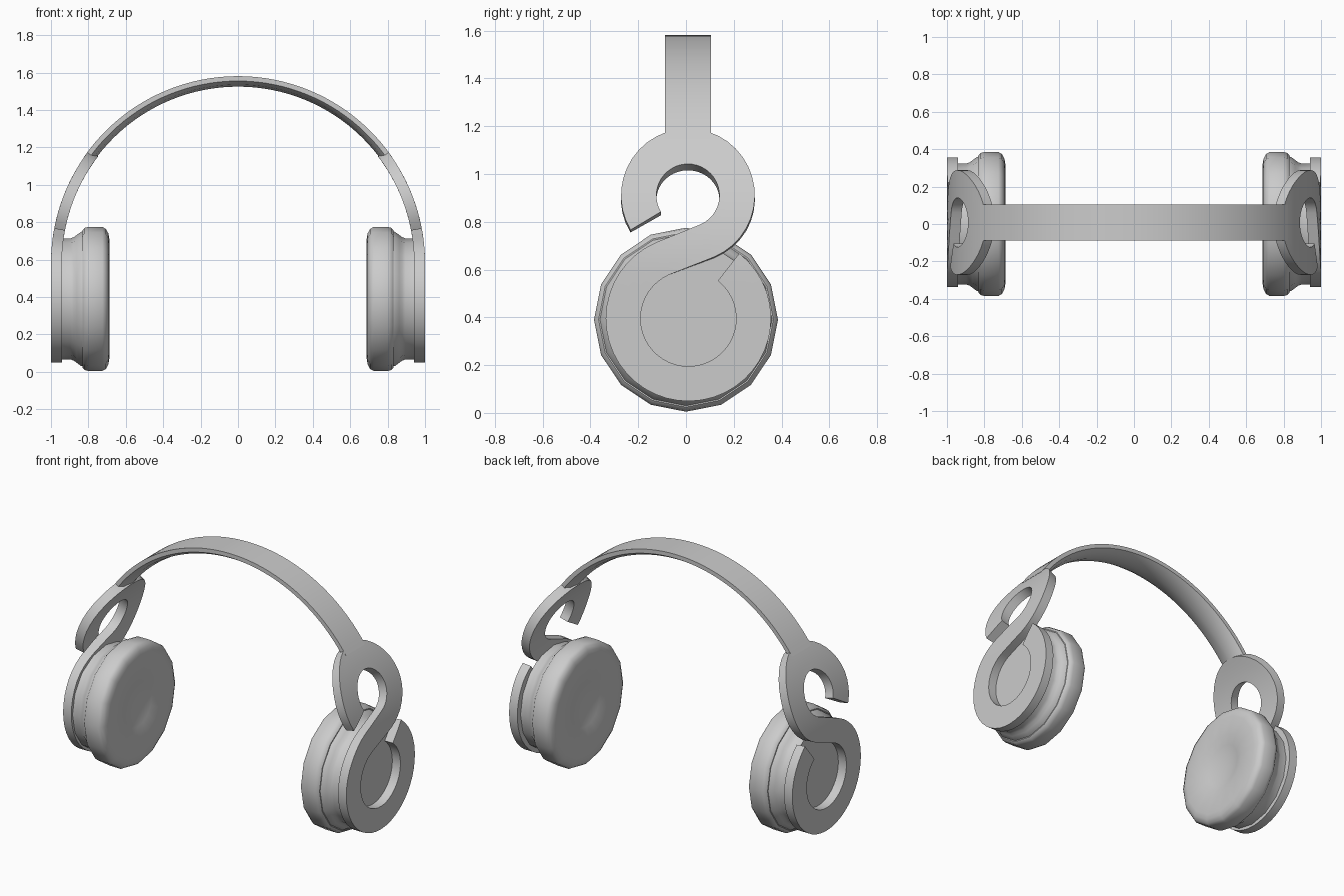
import bpy, bmesh
from math import sin, cos, asin, radians, pi

cube = bpy.data.objects.get("Cube")
if cube:
    bpy.data.objects.remove(cube, do_unlink=True)

grey = bpy.data.materials.new("plain grey")
grey.use_nodes = True
COLOUR = (0.6, 0.6, 0.6, 1)
grey.diffuse_color = COLOUR
grey.node_tree.nodes["Principled BSDF"].inputs["Base Color"].default_value = COLOUR

ARC_Z = 0.58      # height of the headband arc's centre, arc radius 1


def loft(name, sections, closed=False, ring=True, angle=35):
    """Skin a list of equal-length sections, cap the ends, mirror to both sides."""
    bm = bmesh.new()
    rows = [[bm.verts.new(p) for p in s] for s in sections]
    n = len(rows[0])
    for i in range(len(rows) if closed else len(rows) - 1):
        a, b = rows[i], rows[(i + 1) % len(rows)]
        for j in range(n if ring else n - 1):
            k = (j + 1) % n
            bm.faces.new((a[j], a[k], b[k], b[j]))
    if not closed:
        bm.faces.new(rows[0])
        bm.faces.new(rows[-1])
    bmesh.ops.remove_doubles(bm, verts=bm.verts, dist=0.0001)
    bmesh.ops.recalc_face_normals(bm, faces=bm.faces)
    mesh = bpy.data.meshes.new(name)
    bm.to_mesh(mesh)
    bm.free()
    obj = bpy.data.objects.new(name, mesh)
    bpy.context.collection.objects.link(obj)
    mesh.materials.append(grey)
    bpy.ops.object.select_all(action='DESELECT')
    bpy.context.view_layer.objects.active = obj
    obj.select_set(True)
    bpy.ops.object.shade_smooth_by_angle(angle=radians(angle))
    return obj


def mirror(obj):
    obj.modifiers.new("both sides", 'MIRROR')


def on_arc(y, z, r):
    """Wrap a flat side outline point around the headband arc."""
    if z < ARC_Z:
        return (r, y, z)
    t = asin(z - ARC_Z)
    return (r * cos(t), y, ARC_Z + r * sin(t))


# Headband: flat outside, gently rounded inside
BAND = [(-0.087, 1.001), (0.105, 1.001), (0.105, 0.975), (0.075, 0.956),
        (0.009, 0.945), (-0.057, 0.956), (-0.087, 0.975)]
start, steps = radians(34.6), 40
band = []
for i in range(steps + 1):
    t = start + (pi - 2 * start) * i / steps
    band.append([(r * cos(t), y, ARC_Z + r * sin(t)) for y, r in BAND])
loft("headband", band)

# S-shaped hanger: open upper ring, crossing into the open lower ring
def ring_points(cy, cz, inner, outer, a0, a1, count, flip=False):
    pts = []
    for i in range(count + 1):
        a = radians(a0 + (a1 - a0) * i / count)
        pair = [(cy + r * cos(a), cz + r * sin(a)) for r in (inner, outer)]
        pts.append(pair[::-1] if flip else pair)
    return pts


upper = ring_points(0.008, 0.91, 0.132, 0.28, 211, -66.5, 30)
lower = ring_points(0.01, 0.395, 0.2, 0.346, 113.5, 412, 36, flip=True)
(u0, u1), (l0, l1) = upper[-1], lower[0]


def blend(p, q, f):
    return tuple(a + (b - a) * f for a, b in zip(p, q))


bridge = [(blend(u0, l0, f), blend(u1, l1, f)) for f in (0.25, 0.5, 0.75)]
hanger = []
for a, b in upper + bridge + lower:
    row = [blend(a, b, i / 4) for i in range(5)]
    hanger.append([on_arc(y, z, 1.0) for y, z in row]
                  + [on_arc(y, z, 0.942) for y, z in row[::-1]])
mirror(loft("hanger", hanger))


# Ear cups: sixteen-sided turned shapes along x
def turned(name, profile, sides=16, cz=0.39):
    sections = [[(x, r * sin(2 * pi * k / sides), cz + r * cos(2 * pi * k / sides))
                 for k in range(sides)] for x, r in profile]
    mirror(loft(name, sections, angle=40))


turned("ear_cushion", [(0.722, 0.03), (0.718, 0.08), (0.708, 0.14), (0.69, 0.2),
                       (0.688, 0.32), (0.693, 0.35), (0.706, 0.374), (0.725, 0.385),
                       (0.8, 0.385), (0.82, 0.38), (0.832, 0.366), (0.832, 0.3)])
turned("ear_cup", [(0.825, 0.362), (0.84, 0.358), (0.862, 0.342), (0.878, 0.33),
                   (0.895, 0.324), (0.943, 0.324)])
